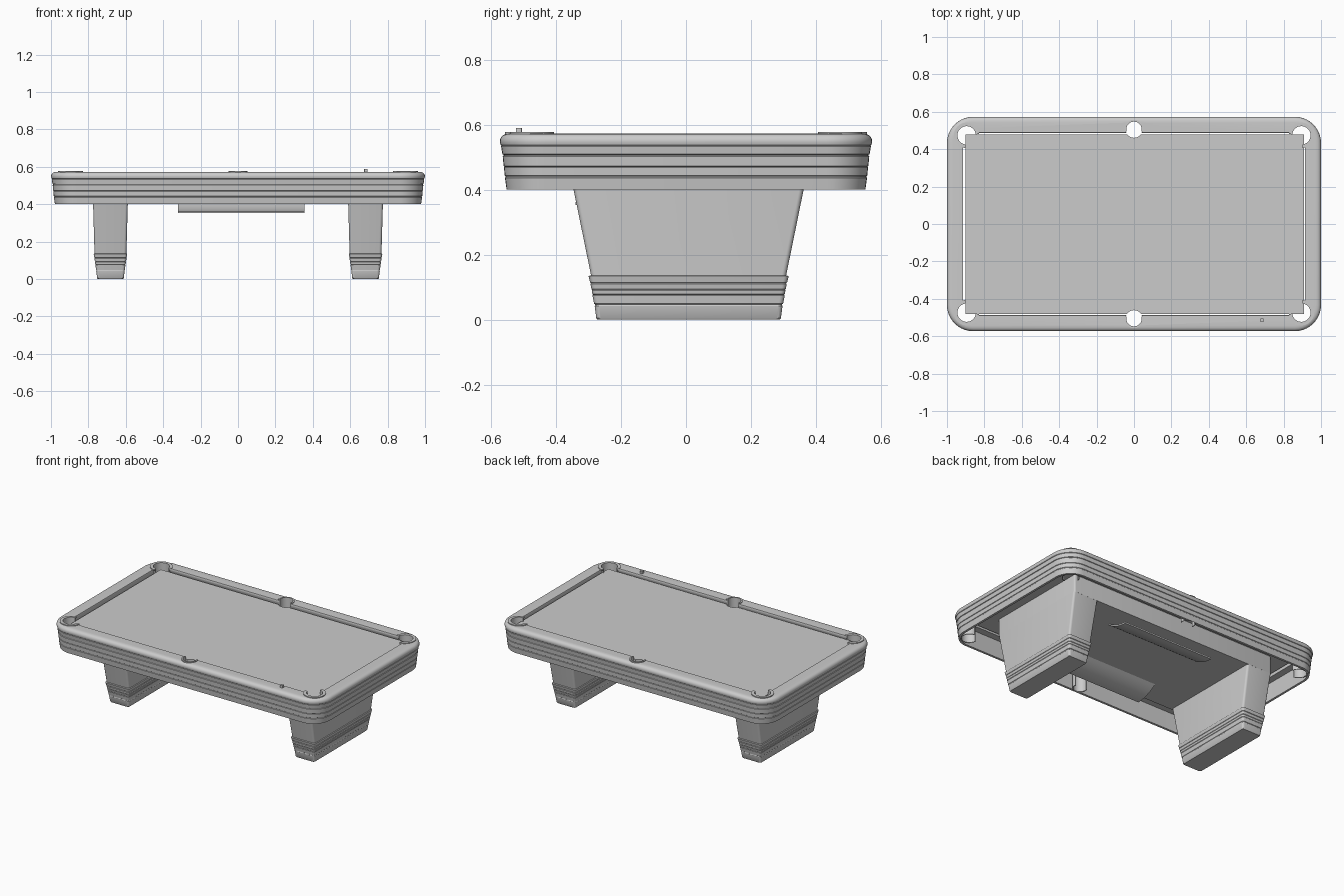
import bpy, bmesh, math
from mathutils import Vector

cube = bpy.data.objects.get("Cube")
if cube:
    bpy.data.objects.remove(cube, do_unlink=True)

grey = bpy.data.materials.new("plain grey")
grey.use_nodes = True
grey.diffuse_color = (0.6, 0.6, 0.6, 1)
grey.node_tree.nodes["Principled BSDF"].inputs["Base Color"].default_value = (0.6, 0.6, 0.6, 1)


def select(ob):
    bpy.ops.object.select_all(action='DESELECT')
    ob.select_set(True)
    bpy.context.view_layer.objects.active = ob


def shade(ob):
    select(ob)
    bpy.ops.object.shade_smooth_by_angle(angle=math.radians(32))


def finish(name, bm, smooth=True):
    bmesh.ops.recalc_face_normals(bm, faces=bm.faces)
    mesh = bpy.data.meshes.new(name)
    bm.to_mesh(mesh)
    bm.free()
    mesh.materials.append(grey)
    ob = bpy.data.objects.new(name, mesh)
    bpy.context.collection.objects.link(ob)
    if smooth:
        shade(ob)
    return ob


def loft(name, loops, ring=False, smooth=True):
    """Bridge matching loops; either close into a ring or cap both ends."""
    bm = bmesh.new()
    rows = [[bm.verts.new(p) for p in lp] for lp in loops]
    pairs = list(zip(rows, rows[1:])) + ([(rows[-1], rows[0])] if ring else [])
    for a, b in pairs:
        for i in range(len(a)):
            j = (i + 1) % len(a)
            bm.faces.new((a[i], a[j], b[j], b[i]))
    if not ring:
        bm.faces.new(rows[0])
        bm.faces.new(rows[-1])
    return finish(name, bm, smooth)


def round_rect(hx, hy, r, z, cx=0, cy=0, n=10):
    pts = []
    for k, (sx, sy) in enumerate(((1, 1), (-1, 1), (-1, -1), (1, -1))):
        for i in range(n + 1):
            a = (k + i / n) * math.pi / 2
            pts.append(Vector((cx + sx * (hx - r) + r * math.cos(a),
                               cy + sy * (hy - r) + r * math.sin(a), z)))
    return pts


def arc_wall(name, centre, r0, r1, z0, z1, middle, span, n=28):
    """Curved wall around a centre, open on one side."""
    loops = []
    for i in range(n + 1):
        a = middle + span * (i / n - 0.5)
        u = Vector((math.cos(a), math.sin(a), 0))
        c = Vector((centre[0], centre[1], 0))
        loops.append([c + u * r + Vector((0, 0, z))
                      for r, z in ((r0, z0), (r1, z0), (r1, z1), (r0, z1))])
    return loft(name, loops)


# Rail and apron profile as (inset, height), running up the outside and back down inside
profile = [(0.021, 0.400), (0.016, 0.436), (0.018, 0.438), (0.018, 0.441), (0.015, 0.443),
           (0.013, 0.468), (0.015, 0.470), (0.012, 0.472), (0.009, 0.502), (0.012, 0.504),
           (0.012, 0.507), (0.008, 0.509), (0.004, 0.533), (0.006, 0.535), (0.003, 0.537),
           (0.000, 0.546), (0.001, 0.555), (0.005, 0.563), (0.011, 0.568), (0.020, 0.571),
           (0.030, 0.572), (0.085, 0.571), (0.087, 0.567), (0.086, 0.556), (0.082, 0.545),
           (0.080, 0.520), (0.034, 0.520), (0.036, 0.400)]
rail = loft("rail_and_apron",
            [round_rect(1 - d, 0.573 - d, 0.14 - d, z) for d, z in profile],
            ring=True, smooth=False)

# Slate bed and the frame below it
bed = loft("playing_bed", [round_rect(0.906, 0.48, 0.001, z, 0.004, -0.002, 1)
                           for z in (0.525, 0.551)], smooth=False)
loft("under_frame", [round_rect(0.772, 0.358, 0.012, z, 0, 0.006, 4) for z in (0.408, 0.530)])

# Pockets: kind, centre, radius, outward direction, liner span
pockets = []
for sx in (1, -1):
    for sy in (1, -1):
        pockets.append(("corner", (sx * 0.895, sy * 0.474), 0.053, math.atan2(sy, sx), 4.5))
for sy in (1, -1):
    pockets.append(("side", (0, sy * 0.506), 0.045, sy * math.pi / 2, 3.7))


def cut_pockets(target, kinds):
    bm = bmesh.new()
    for kind, c, r, _, _ in pockets:
        if kind in kinds:
            made = bmesh.ops.create_cone(bm, cap_ends=True, segments=40, radius1=r,
                                         radius2=r, depth=0.6)
            bmesh.ops.translate(bm, verts=made["verts"], vec=(c[0], c[1], 0.5))
    cutter = finish("pocket_cutter", bm, False)
    cutter.hide_render = True
    mod = target.modifiers.new("pocket holes", 'BOOLEAN')
    mod.operation = 'DIFFERENCE'
    mod.solver = 'EXACT'
    mod.object = cutter
    select(target)
    bpy.ops.object.modifier_apply(modifier=mod.name)
    bpy.data.objects.remove(cutter, do_unlink=True)
    shade(target)


cut_pockets(rail, ("corner", "side"))
cut_pockets(bed, ("side",))

# Pocket liners and raised rims
for kind, c, r, out, span in pockets:
    arc_wall(kind + "_pocket_liner", c, r - 0.004, r + 0.001, 0.405, 0.572, out, span)
    arc_wall(kind + "_pocket_rim", c, r - 0.004, r + (0.015 if kind == "corner" else 0.006),
             0.568, 0.577, out, span)

# Legs: tapered slab above a stepped plinth
foot = [(0.068, 0.281, 0.000), (0.071, 0.284, 0.004), (0.076, 0.289, 0.042),
        (0.075, 0.288, 0.044), (0.075, 0.288, 0.047), (0.077, 0.291, 0.049),
        (0.080, 0.296, 0.074), (0.079, 0.294, 0.076), (0.081, 0.296, 0.078),
        (0.083, 0.298, 0.090), (0.081, 0.297, 0.092), (0.083, 0.299, 0.094),
        (0.086, 0.302, 0.110), (0.084, 0.300, 0.112), (0.086, 0.303, 0.114),
        (0.090, 0.308, 0.134), (0.085, 0.300, 0.136)]
for side, sx in (("left", 1), ("right", -1)):
    loft(side + "_leg", [round_rect(hx, hy, 0.014, z, sx * 0.682, 0.008, 5)
                         for hx, hy, z in ((0.085, 0.299, 0.130), (0.093, 0.356, 0.410))])
    loft(side + "_foot", [round_rect(hx, hy, 0.014, z, sx * 0.682, 0.008, 5)
                          for hx, hy, z in foot])

# Curved ball trays under the frame, low at the outside and rising inward
for side, sy in (("front", -1), ("back", 1)):
    curve = [(0.34 - 0.16 * i / 8, 0.352 + 0.058 * (i / 8) ** 2) for i in range(9)]
    section = curve + [(y, z + 0.010) for y, z in reversed(curve)]
    loft(side + "_ball_tray", [[Vector((x, sy * y, z)) for y, z in section]
                               for x in (-0.32, 0.355)])

# Chalk block on the front rail
loft("chalk_block", [round_rect(0.009, 0.009, 0.002, z, 0.684, -0.514, 2)
                     for z in (0.570, 0.589)])
